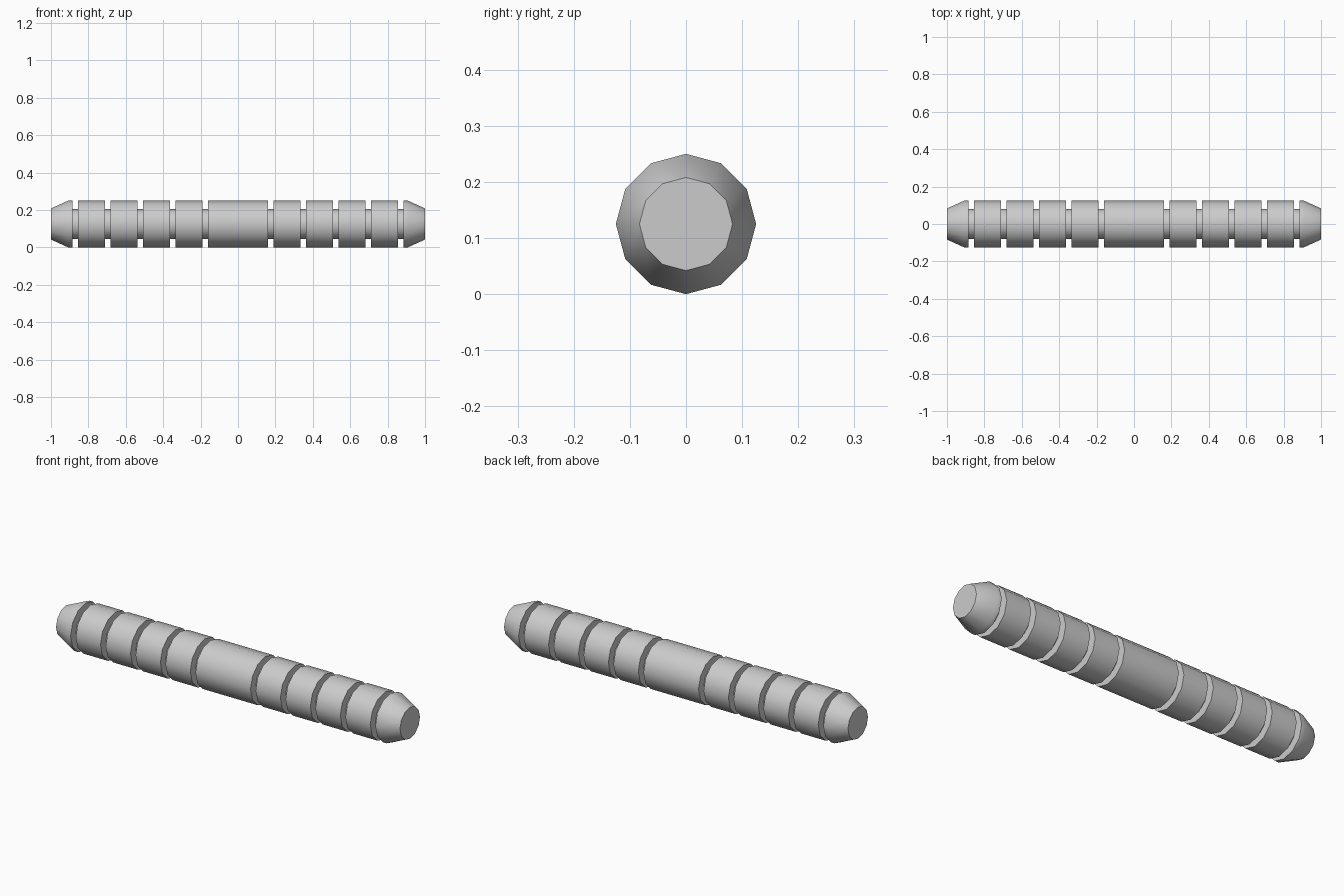
import bpy, bmesh
from math import sin, cos, pi, radians

if "Cube" in bpy.data.objects:
    bpy.data.objects.remove(bpy.data.objects["Cube"])

SIDES, R, CORE, TIP = 12, 0.125, 0.081, 0.083

# Half profile (x, radius): central grip, five grooves, tapered tip
half = []
for i in range(5):
    x = 0.16 + i * 0.174
    half += [(x, R), (x, CORE), (x + 0.03, CORE), (x + 0.03, R)]
half += [(0.908, R), (1.0, TIP)]
profile = [(-x, r) for x, r in reversed(half)] + half

# Lathe the profile around the x axis
bm = bmesh.new()
rings = [[bm.verts.new((x, r * sin(2 * pi * k / SIDES), R + r * cos(2 * pi * k / SIDES)))
          for k in range(SIDES)] for x, r in profile]
for a, b in zip(rings, rings[1:]):
    for k in range(SIDES):
        n = (k + 1) % SIDES
        bm.faces.new((a[k], a[n], b[n], b[k]))

# Flat end caps
bm.faces.new(rings[0])
bm.faces.new(rings[-1])
bmesh.ops.recalc_face_normals(bm, faces=bm.faces)

mesh = bpy.data.meshes.new("grooved_rod")
bm.to_mesh(mesh)
bm.free()
rod = bpy.data.objects.new("grooved_rod", mesh)
bpy.context.collection.objects.link(rod)

# Smooth barrel, sharp groove and cap edges
bpy.context.view_layer.objects.active = rod
rod.select_set(True)
bpy.ops.object.shade_smooth_by_angle(angle=radians(40))
